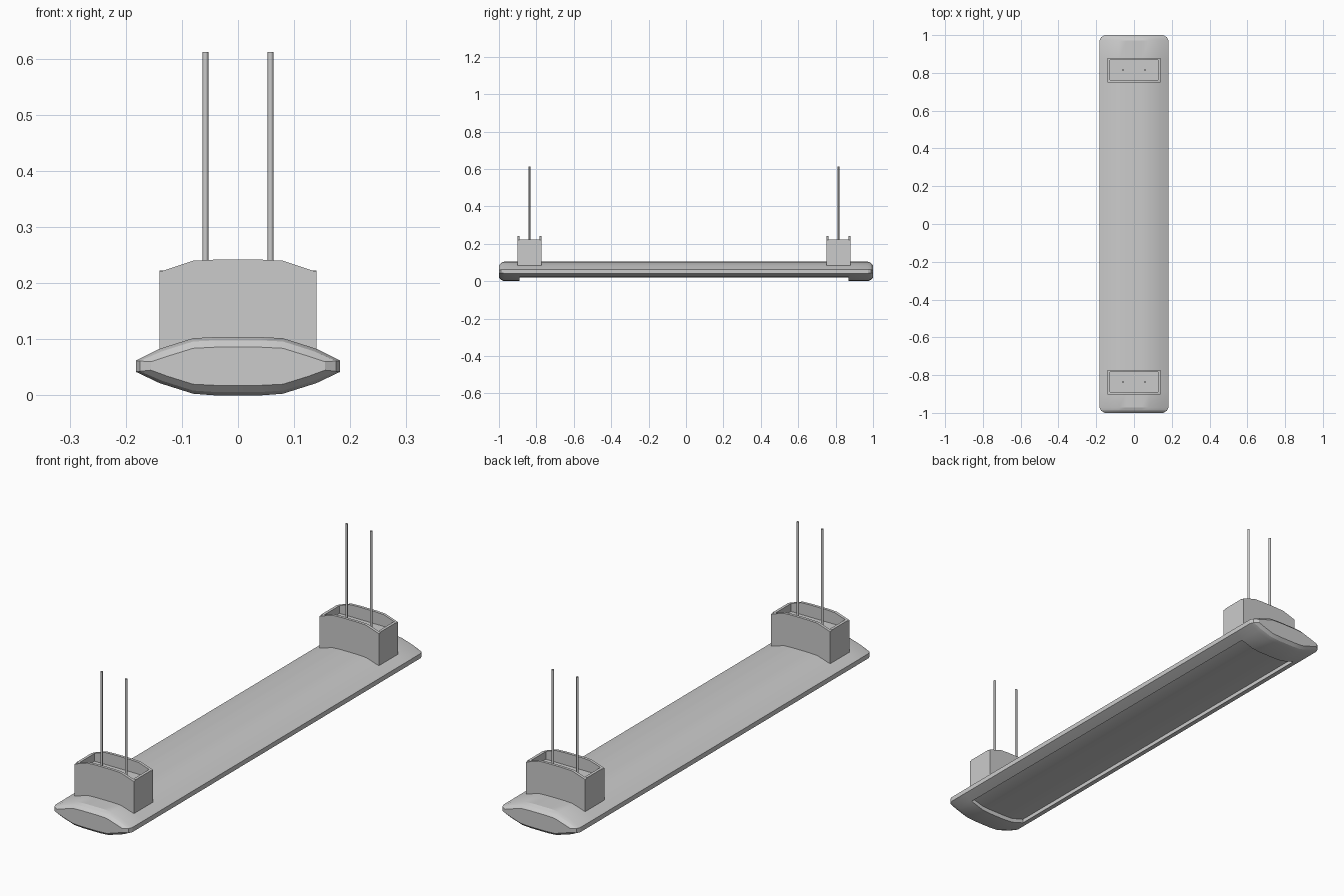
import bpy, bmesh, math

if "Cube" in bpy.data.objects:
    bpy.data.objects.remove(bpy.data.objects["Cube"])

def finish(name, bm, smooth=True):
    bmesh.ops.remove_doubles(bm, verts=bm.verts, dist=0.0002)
    bmesh.ops.recalc_face_normals(bm, faces=bm.faces)
    me = bpy.data.meshes.new(name)
    bm.to_mesh(me)
    bm.free()
    ob = bpy.data.objects.new(name, me)
    bpy.context.collection.objects.link(ob)
    if smooth:
        bpy.ops.object.select_all(action='DESELECT')
        ob.select_set(True)
        bpy.context.view_layer.objects.active = ob
        bpy.ops.object.shade_smooth_by_angle(angle=math.radians(20))
    return ob

def loft(bm, rings):
    loops = [[bm.verts.new(p) for p in r] for r in rings]
    n = len(loops[0])
    for a, b in zip(loops, loops[1:]):
        for i in range(n):
            j = (i + 1) % n
            bm.faces.new((a[i], a[j], b[j], b[i]))
    return loops

# Lens-shaped half sections, from top centre around to bottom centre
TOP = [(0.04, 0.104), (0.08, 0.102), (0.14, 0.083), (0.182, 0.062)]
CAP = TOP + [(0.182, 0.042), (0.14, 0.022), (0.14, 0.022), (0.08, 0.003), (0.04, 0.0)]
RECESS = TOP + [(0.182, 0.042), (0.14, 0.022), (0.14, 0.039), (0.08, 0.021), (0.04, 0.019)]
END = [(0.04, 0.086), (0.08, 0.084), (0.125, 0.070), (0.155, 0.060),
       (0.155, 0.045), (0.125, 0.034), (0.125, 0.034), (0.08, 0.020), (0.04, 0.018)]
MID = [((a + 2 * c) / 3 if a < 0.17 else 0.175, (b + d) / 2 if a < 0.17 else d)
       for (a, b), (c, d) in zip(END, CAP)]
MID = [(0.175 if c > 0.17 else (a + 2 * c) / 3, (b + 2 * d) / 3)
       for (a, b), (c, d) in zip(END, CAP)]

def ring(half, y):
    return [(x, y, z) for x, z in half] + [(-x, y, z) for x, z in reversed(half)]

# Heater body with chamfered ends and recessed underside
bm = bmesh.new()
stations = [(END, -1), (MID, -0.988), (CAP, -0.972), (CAP, -0.89), (RECESS, -0.89),
            (RECESS, 0.87), (CAP, 0.87), (CAP, 0.972), (MID, 0.988), (END, 1)]
loops = loft(bm, [ring(h, y) for h, y in stations])
bm.faces.new(loops[0])
bm.faces.new(loops[-1])
bmesh.ops.dissolve_degenerate(bm, dist=0.0001, edges=bm.edges)
finish("body", bm)

# Open mounting boxes with arched long walls, each holding two rods
ARCH = [(-0.14, 0.22), (-0.08, 0.24), (-0.04, 0.242), (0.04, 0.242), (0.08, 0.24), (0.14, 0.22)]

def slab(bm, outline, y0, y1):
    a, b = loft(bm, [[(x, y, z) for x, z in outline] for y in (y0, y1)])
    bm.faces.new(a)
    bm.faces.new(b)

def rect(x0, x1, z0, z1):
    return [(x0, z0), (x1, z0), (x1, z1), (x0, z1)]

for label, cy in (("front", -0.837), ("back", 0.815)):
    lo, hi, t = cy - 0.065, cy + 0.065, 0.012
    for side, y0, y1 in (("outer", lo, lo + t), ("inner", hi - t, hi)):
        bm = bmesh.new()
        slab(bm, [(-0.14, 0.075)] + ARCH + [(0.14, 0.075)], y0, y1)
        finish(f"{label}_box_{side}_wall", bm)
    bm = bmesh.new()
    for s in (-1, 1):
        slab(bm, rect(*sorted((s * 0.14, s * 0.128)), 0.075, 0.223), lo + t, hi - t)
    finish(f"{label}_box_end_walls", bm, False)
    bm = bmesh.new()
    slab(bm, rect(-0.128, 0.128, 0.18, 0.19), lo + t, hi - t)
    finish(f"{label}_box_floor", bm, False)
    for s in (-1, 1):
        bpy.ops.mesh.primitive_cylinder_add(vertices=12, radius=0.005, depth=0.432,
                                            location=(s * 0.058, cy, 0.396))
        rod = bpy.context.object
        rod.name = f"{label}_hanging_rod"
        bpy.ops.object.shade_smooth_by_angle(angle=math.radians(40))
